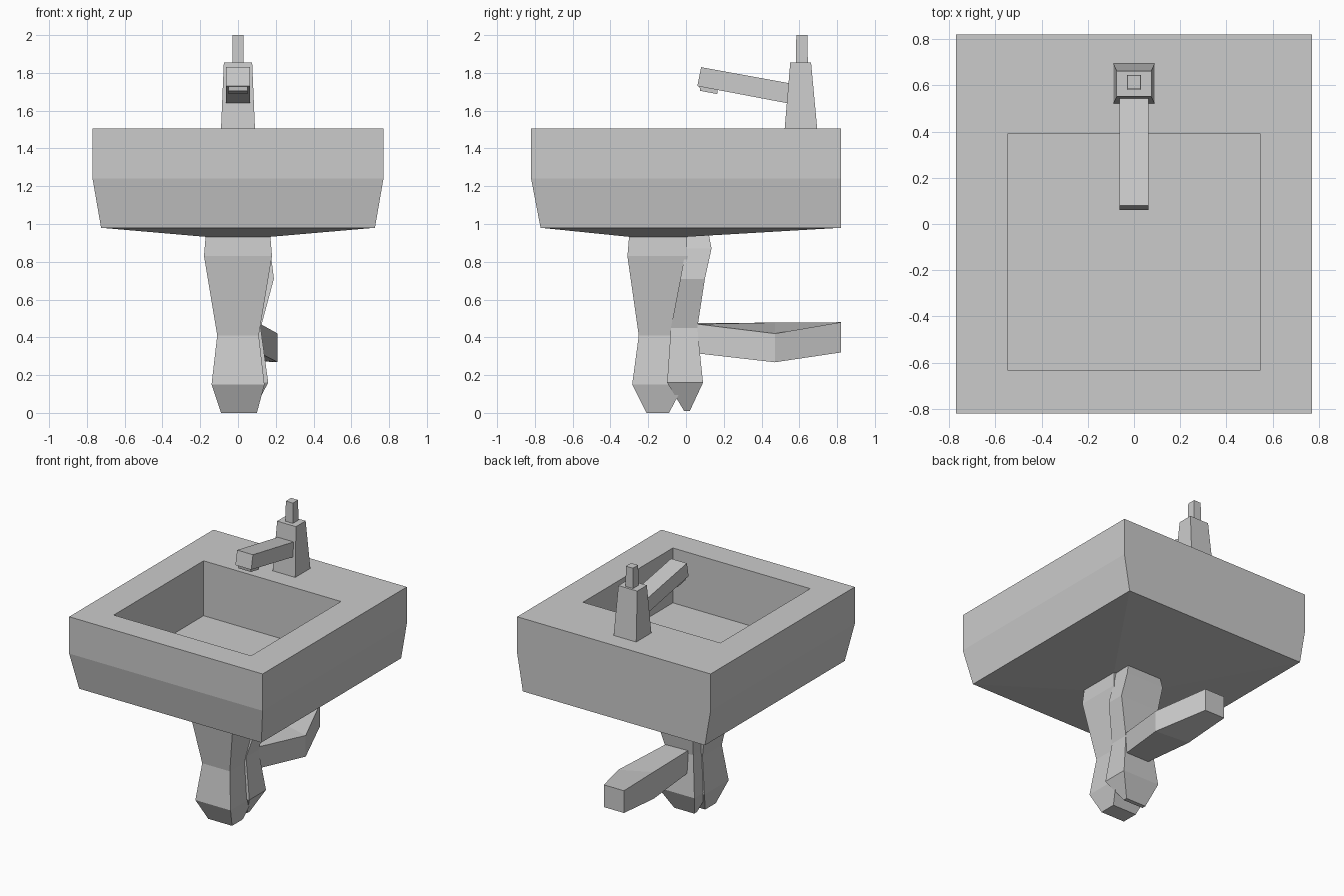
import bpy, bmesh


def loft(name, sections):
    """Skin a chain of four-point sections and cap both ends."""
    bm = bmesh.new()
    rings = [[bm.verts.new(p) for p in s] for s in sections]
    for a, b in zip(rings, rings[1:]):
        for i in range(4):
            j = (i + 1) % 4
            bm.faces.new((a[i], a[j], b[j], b[i]))
    bm.faces.new(rings[0][::-1])
    bm.faces.new(rings[-1])
    bmesh.ops.recalc_face_normals(bm, faces=bm.faces)
    mesh = bpy.data.meshes.new(name)
    bm.to_mesh(mesh)
    bm.free()
    ob = bpy.data.objects.new(name, mesh)
    bpy.context.collection.objects.link(ob)
    return ob


def level(x0, x1, y0, y1, z):
    """Horizontal rectangle."""
    return [(x0, y0, z), (x1, y0, z), (x1, y1, z), (x0, y1, z)]


def stack(name, levels):
    return loft(name, [level(*v) for v in levels])


def extrude_side(name, half, profile):
    """Side profile (y, z) extruded symmetrically across x."""
    return loft(name, [[(x, y, z) for y, z in profile] for x in (-half, half)])


# Basin: underside, outer walls, rim, inner walls, floor
stack("basin", [
    (-.17, .17, -.30, .00, .932),
    (-.725, .725, -.77, .82, .98),
    (-.77, .77, -.82, .82, 1.24),
    (-.77, .77, -.82, .82, 1.505),
    (-.547, .547, -.632, .39, 1.505),
    (-.547, .547, -.632, .39, 1.11),
])

# Tap body, handle, spout and nozzle
stack("tap_body", [
    (-.09, .09, .522, .695, 1.50),
    (-.075, .075, .552, .662, 1.855),
])
stack("tap_handle", [
    (-.03, .03, .582, .645, 1.85),
    (-.028, .028, .584, .643, 2.0),
])
extrude_side("spout", .063, [(.08, 1.83), (.06, 1.73), (.56, 1.635), (.575, 1.74)])
extrude_side("spout_nozzle", .05, [(.07, 1.74), (.075, 1.705), (.165, 1.688), (.17, 1.73)])

# Drain pipe dropping from the basin
stack("drain_pipe", [
    (-.17, .17, -.30, .00, .95),
    (-.18, .18, -.31, .01, .83),
    (-.11, .11, -.25, -.03, .41),
    (-.14, .14, -.285, -.01, .15),
    (-.09, .10, -.21, -.09, 0),
])

# Trap pipe rising behind it
stack("trap_pipe", [
    (-.08, .08, -.01, .02, .01),
    (-.13, .16, -.10, .09, .16),
    (-.10, .12, -.08, .06, .45),
    (-.12, .19, -.03, .10, .71),
    (-.13, .17, .00, .135, .87),
    (-.12, .15, .00, .12, .95),
])

# Waste pipe bending out to the wall
loft("waste_pipe", [
    [(-.06, -.03, .33), (.10, -.03, .33), (.10, -.03, .47), (-.06, -.03, .47)],
    [(-.06, .06, .315), (.12, .06, .315), (.12, .06, .47), (-.06, .06, .475)],
    [(-.07, .47, .285), (.21, .47, .268), (.21, .47, .42), (-.07, .47, .478)],
    [(-.08, .82, .32), (.08, .82, .32), (.08, .82, .48), (-.08, .82, .48)],
])
